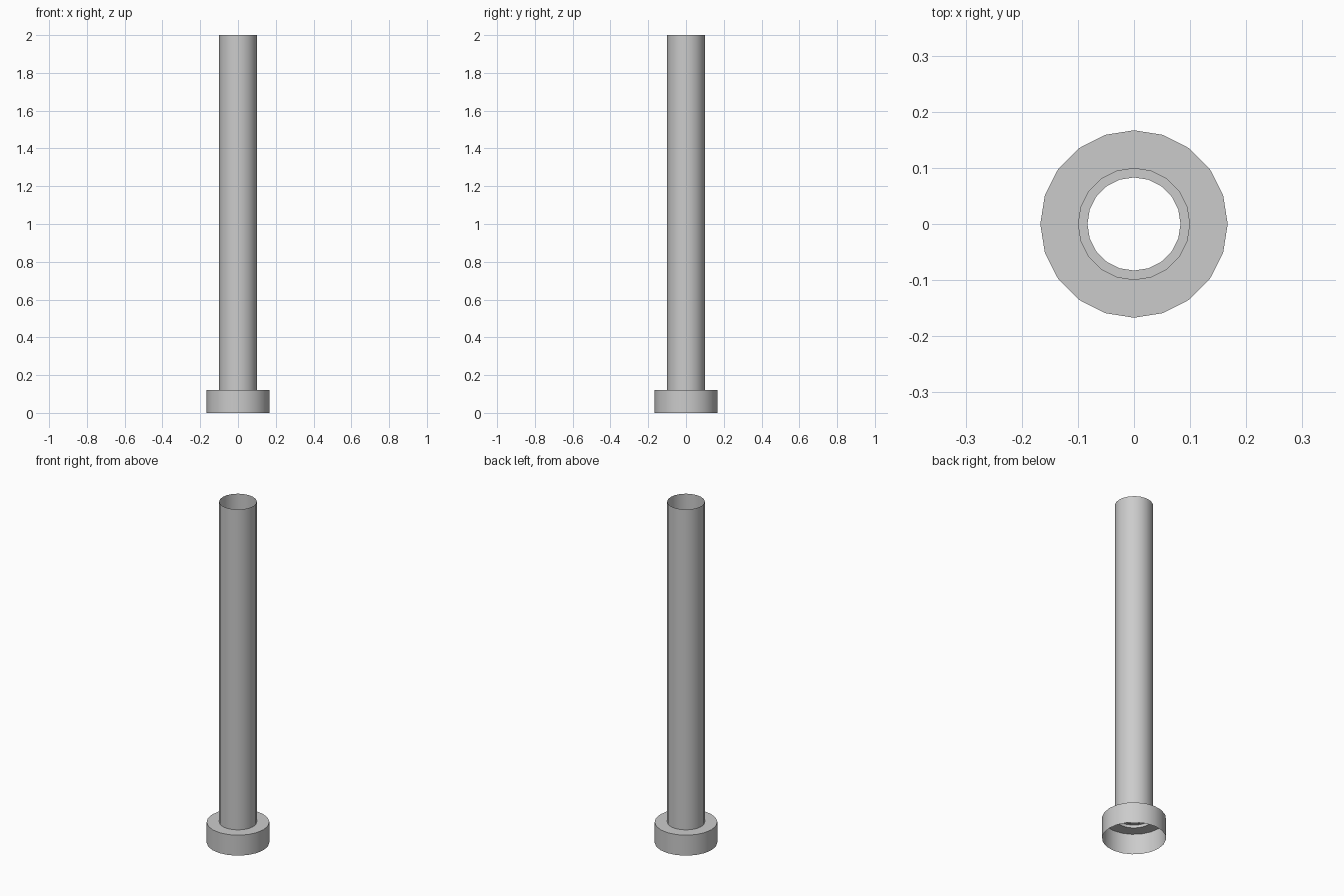
import bpy, bmesh, math

if "Cube" in bpy.data.objects:
    bpy.data.objects.remove(bpy.data.objects["Cube"])

SIDES = 20


def lathe(name, profile):
    """Spin a (radius, height) profile around z as an open thin shell."""
    bm = bmesh.new()
    rings = []
    for r, z in profile:
        rings.append([bm.verts.new((r * math.cos(2 * math.pi * i / SIDES),
                                    r * math.sin(2 * math.pi * i / SIDES), z))
                      for i in range(SIDES)])
    for a, b in zip(rings, rings[1:]):
        for i in range(SIDES):
            j = (i + 1) % SIDES
            bm.faces.new((a[i], a[j], b[j], b[i]))
    mesh = bpy.data.meshes.new(name)
    bm.to_mesh(mesh)
    bm.free()
    obj = bpy.data.objects.new(name, mesh)
    bpy.context.collection.objects.link(obj)
    bpy.ops.object.select_all(action='DESELECT')
    obj.select_set(True)
    bpy.context.view_layer.objects.active = obj
    bpy.ops.object.shade_smooth_by_angle(angle=math.radians(30))
    return obj


# Wide base collar, open below, stepping in to the long open tube
lathe("collar_and_tube", [(0.167, 0), (0.167, 0.12), (0.1, 0.12), (0.1, 2.0)])

# Narrow ledge inside the bottom of the tube
lathe("inner_ledge", [(0.1, 0.137), (0.083, 0.137)])
